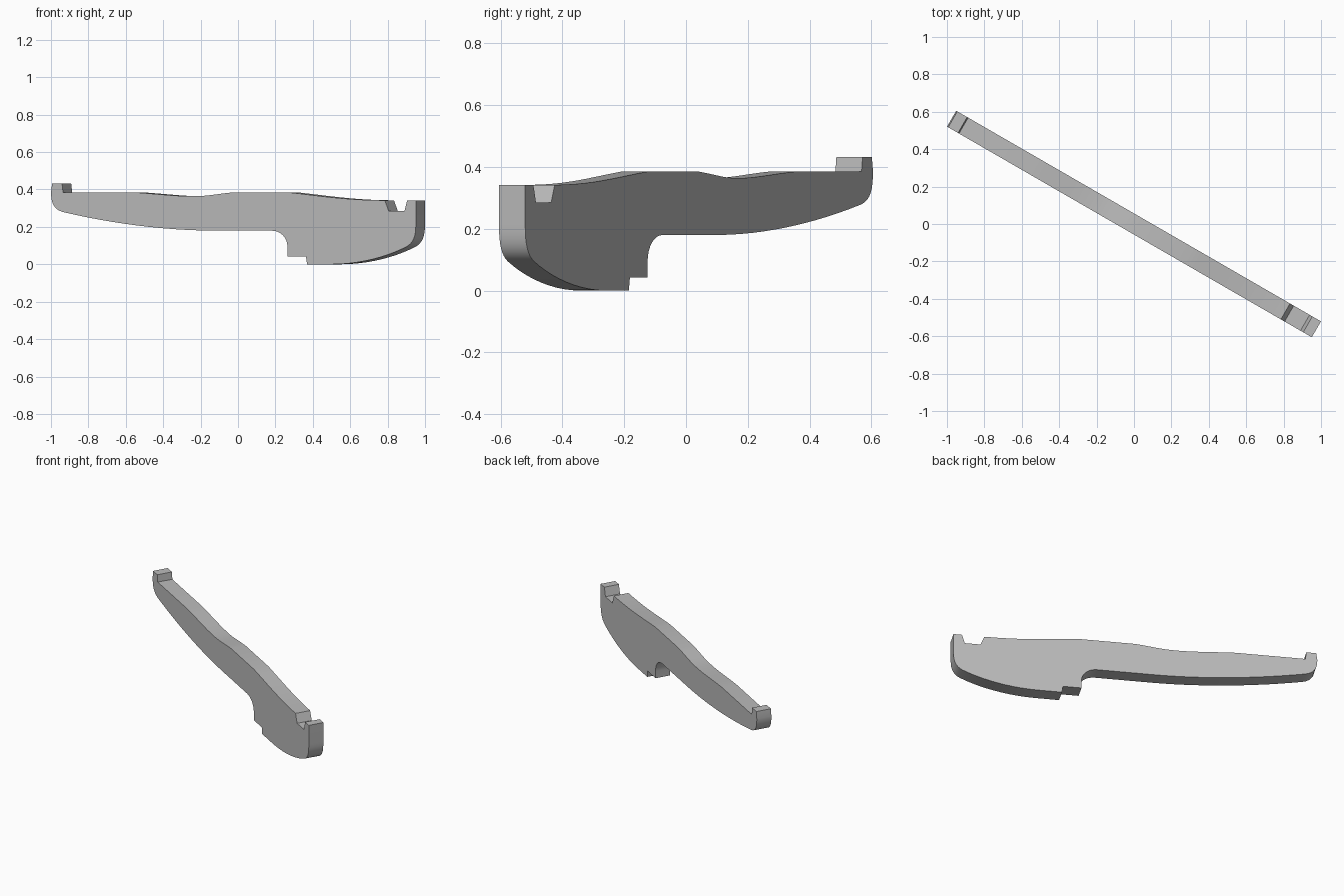
import bpy
import bmesh
from math import radians
from mathutils import Vector
from mathutils.geometry import interpolate_bezier

HALF_THICKNESS = 0.049

default_cube = bpy.data.objects.get("Cube")
if default_cube:
    bpy.data.objects.remove(default_cube, do_unlink=True)


def make_material(name, color):
    material = bpy.data.materials.new(name)
    material.use_nodes = True
    material.diffuse_color = color
    material.node_tree.nodes["Principled BSDF"].inputs["Base Color"].default_value = color
    return material


# Outline pen: straight runs and bezier curves in the length/height plane
outline = []


def line_to(*points):
    outline.extend(Vector((s, 0, z)) for s, z in points)


def curve_to(handle_a, handle_b, end, steps=10):
    a, b, e = (Vector((s, 0, z)) for s, z in (handle_a, handle_b, end))
    outline.extend(interpolate_bezier(outline[-1], a, b, e, steps + 1)[1:])


# Underside of the deep end: stepped foot, then the rounded heel
line_to((0.334, 0.042), (0.448, 0.042), (0.455, 0), (0.60, 0))
curve_to((0.78, 0), (0.95, 0.04), (1.07, 0.095))
curve_to((1.11, 0.115), (1.126, 0.15), (1.126, 0.21), 8)

# Upright lip and the slot beside it
line_to((1.126, 0.342), (1.073, 0.342), (1.056, 0.285), (0.958, 0.285), (0.935, 0.342))

# Top edge: slope, flat crown, shallow dip, flat arm
curve_to((0.68, 0.343), (0.53, 0.367), (0.334, 0.385))
line_to((0, 0.385))
curve_to((-0.12, 0.374), (-0.16, 0.364), (-0.25, 0.364), 7)
curve_to((-0.37, 0.364), (-0.46, 0.376), (-0.62, 0.385), 7)

# Raised stop at the thin end and its rounded tip
line_to((-1.052, 0.385), (-1.058, 0.432), (-1.119, 0.432), (-1.126, 0.385))
curve_to((-1.126, 0.33), (-1.11, 0.292), (-1.05, 0.279), 8)

# Long tapering underside and the fillet back to the foot
curve_to((-0.76, 0.22), (-0.43, 0.18), (-0.11, 0.18), 12)
line_to((0.235, 0.18))
curve_to((0.29, 0.18), (0.334, 0.145), (0.334, 0.09), 8)

# Extrude the outline into a plate
bm = bmesh.new()
near = [bm.verts.new(p - Vector((0, HALF_THICKNESS, 0))) for p in outline]
side = bm.faces.new(near)
far = bmesh.ops.extrude_face_region(bm, geom=[side])["geom"]
bmesh.ops.translate(bm, vec=(0, 2 * HALF_THICKNESS, 0),
                    verts=[v for v in far if isinstance(v, bmesh.types.BMVert)])
bmesh.ops.recalc_face_normals(bm, faces=bm.faces)
mesh = bpy.data.meshes.new("lever_plate")
bm.to_mesh(mesh)
bm.free()

plate = bpy.data.objects.new("lever_plate", mesh)
bpy.context.collection.objects.link(plate)
mesh.materials.append(make_material("plain grey", (0.5, 0.5, 0.5, 1)))
plate.rotation_euler.z = radians(-30)

# Smooth the curved rim, keep the corners crisp
bpy.ops.object.select_all(action="DESELECT")
plate.select_set(True)
bpy.context.view_layer.objects.active = plate
bpy.ops.object.shade_smooth_by_angle(angle=radians(25))
